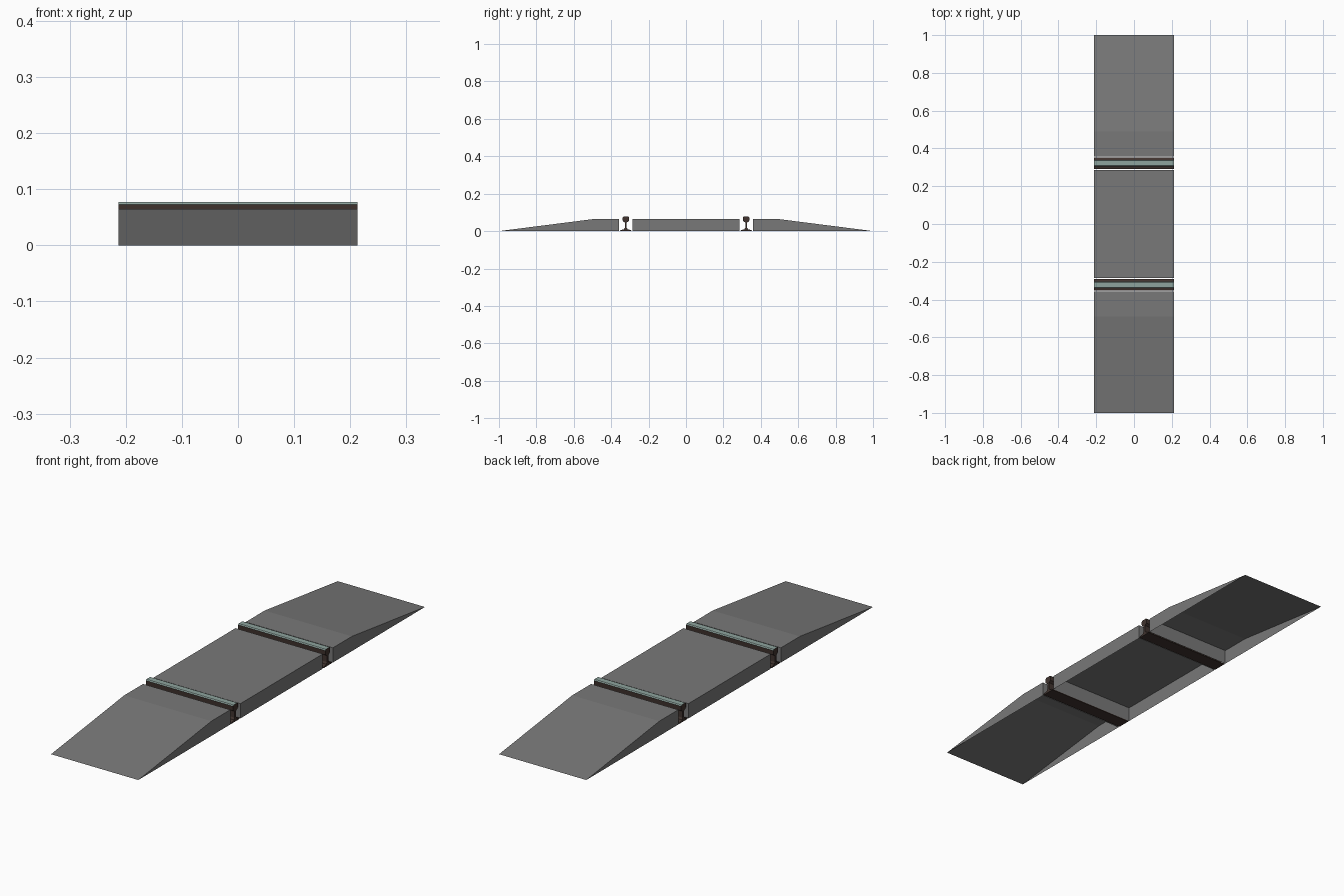
import bpy, bmesh

if "Cube" in bpy.data.objects:
    bpy.data.objects.remove(bpy.data.objects["Cube"])

HALF_LEN = 0.213   # half length along the rails (x)
RAIL_Y = 0.322     # rail centre distance from the middle


def material(name, rgb):
    m = bpy.data.materials.new(name)
    m.diffuse_color = (*rgb, 1)
    m.use_nodes = True
    m.node_tree.nodes["Principled BSDF"].inputs["Base Color"].default_value = m.diffuse_color
    return m


concrete = material("grey_concrete", (0.19, 0.19, 0.19))
rust = material("dark_rust", (0.052, 0.034, 0.028))
steel = material("polished_steel", (0.27, 0.37, 0.34))


def extrude_profile(name, pts, mats, open_bottom=False, top_rule=None):
    """Sweep a closed (y, z) profile along x."""
    bm = bmesh.new()
    face = bm.faces.new([bm.verts.new((-HALF_LEN, y, z)) for y, z in pts])
    ext = bmesh.ops.extrude_face_region(bm, geom=[face], use_keep_orig=True)
    moved = [v for v in ext["geom"] if isinstance(v, bmesh.types.BMVert)]
    bmesh.ops.translate(bm, verts=moved, vec=(2 * HALF_LEN, 0, 0))
    bmesh.ops.recalc_face_normals(bm, faces=bm.faces[:])
    if open_bottom:
        under = [f for f in bm.faces if all(v.co.z < 1e-4 for v in f.verts)]
        bmesh.ops.delete(bm, geom=under, context='FACES_ONLY')
    if top_rule:
        for f in bm.faces:
            f.material_index = int(top_rule(f))
    me = bpy.data.meshes.new(name)
    bm.to_mesh(me)
    bm.free()
    for m in mats:
        me.materials.append(m)
    ob = bpy.data.objects.new(name, me)
    bpy.context.collection.objects.link(ob)
    return ob


# Centre panel between the rails (hollow underneath)
extrude_profile("centre_panel",
                [(-0.287, 0), (0.287, 0), (0.287, 0.065), (-0.287, 0.065)],
                [concrete], open_bottom=True)

# Half of the rail section: foot, web, head
rail_half = [(0.030, 0), (0.030, 0.004), (0.010, 0.010), (0.005, 0.018),
             (0.005, 0.046), (0.016, 0.053), (0.017, 0.073), (0.013, 0.077)]

for side, label in ((-1, "front"), (1, "back")):
    # Approach ramp: short flat, then a slope to the ground
    ramp = [(0.358, 0), (1.0, 0), (0.49, 0.065), (0.358, 0.065)]
    extrude_profile(label + "_ramp", [(side * y, z) for y, z in ramp],
                    [concrete], open_bottom=True)
    # Rail with a worn bright running surface
    section = rail_half + [(-y, z) for y, z in reversed(rail_half)]
    extrude_profile(label + "_rail",
                    [(side * RAIL_Y + y, z) for y, z in section],
                    [rust, steel],
                    top_rule=lambda f: f.normal.z > 0.3
                    and f.calc_center_median().z > 0.07)
